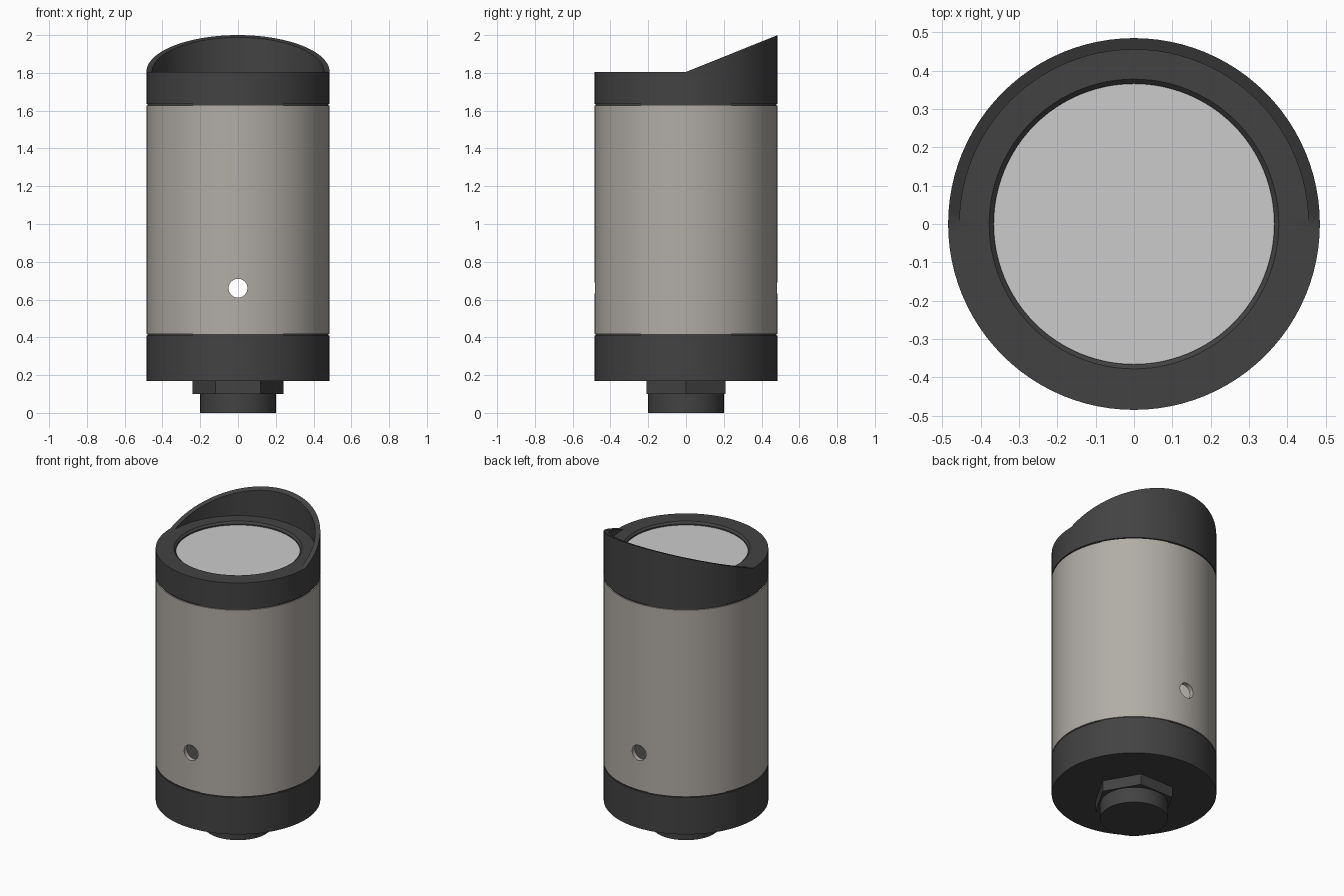
import bpy, bmesh
from math import cos, sin, pi, radians

if "Cube" in bpy.data.objects:
    bpy.data.objects.remove(bpy.data.objects["Cube"])

R = 0.485          # outer radius of the housing
RIM, PEAK = 1.805, 2.0


def material(name, rgb):
    m = bpy.data.materials.new(name)
    m.diffuse_color = (*rgb, 1)
    m.use_nodes = True
    m.node_tree.nodes["Principled BSDF"].inputs["Base Color"].default_value = m.diffuse_color
    return m


DARK = material("dark_plastic", (0.055, 0.055, 0.055))
METAL = material("warm_metal", (0.44, 0.415, 0.38))


def smooth(ob):
    bpy.ops.object.select_all(action='DESELECT')
    ob.select_set(True)
    bpy.context.view_layer.objects.active = ob
    bpy.ops.object.shade_smooth_by_angle(angle=radians(30))


def lathe(name, profile, mat=None, n=96, closed=False, shape=None):
    """Spin (radius, z) points about z; shape may move each vertex."""
    bm = bmesh.new()
    rings = [[bm.verts.new((r * cos(2 * pi * i / n), r * sin(2 * pi * i / n), z))
              for i in range(n)] for r, z in profile]
    pairs = list(zip(rings, rings[1:]))
    if closed:
        pairs.append((rings[-1], rings[0]))
    for a, b in pairs:
        for i in range(n):
            j = (i + 1) % n
            bm.faces.new((a[i], a[j], b[j], b[i]))
    if shape:
        for v in bm.verts:
            shape(v)
    bmesh.ops.remove_doubles(bm, verts=bm.verts, dist=1e-5)
    bmesh.ops.recalc_face_normals(bm, faces=bm.faces)
    me = bpy.data.meshes.new(name)
    bm.to_mesh(me)
    bm.free()
    ob = bpy.data.objects.new(name, me)
    bpy.context.collection.objects.link(ob)
    if mat:
        me.materials.append(mat)
    smooth(ob)
    return ob


# Threaded stem and hexagonal nut under the base
lathe("stem", [(0, 0), (0.2, 0), (0.2, 0.12), (0, 0.12)], DARK)
lathe("hex_nut", [(0, 0.1), (0.24, 0.1), (0.24, 0.18), (0, 0.18)], DARK, n=6)

# Bottom cap, with a narrow recessed seam against the tube
lathe("bottom_cap", [(0, 0.17), (R, 0.17), (R, 0.41), (R - 0.007, 0.41),
                     (R - 0.007, 0.418), (0, 0.418)], DARK)

# Hollow tube with a hole drilled right through front and back
tube = lathe("tube", [(R, 0.418), (R, 1.628), (R - 0.03, 1.628), (R - 0.03, 0.418)],
             METAL, closed=True)
bpy.ops.mesh.primitive_cylinder_add(vertices=32, radius=0.05, depth=1.4,
                                    location=(0, 0, 0.66), rotation=(pi / 2, 0, 0))
drill = bpy.context.object
drill.name = "drill_cutter"
drill.hide_render = True
mod = tube.modifiers.new("hole", 'BOOLEAN')
mod.operation = 'DIFFERENCE'
mod.solver = 'EXACT'
mod.object = drill
bpy.context.view_layer.objects.active = tube
bpy.ops.object.modifier_apply(modifier=mod.name)
bpy.data.objects.remove(drill)
smooth(tube)


# Top cap whose outer wall rises into a slanted hood at the back
def slant(v):
    if v.co.z > RIM + 0.01:
        v.co.z = RIM + max(0, v.co.y) * (PEAK - RIM) / R


lathe("top_cap_with_hood",
      [(0, 1.628), (R - 0.007, 1.628), (R - 0.007, 1.636), (R, 1.636),
       (R, PEAK), (0.455, PEAK), (0.455, RIM), (0.378, RIM),
       (0.366, RIM - 0.012), (0.366, 1.7), (0, 1.7)], DARK, shape=slant)

# Flat lens set just below the rim
lathe("lens", [(0, 1.71), (0.366, 1.71), (0.366, 1.785), (0, 1.785)])
